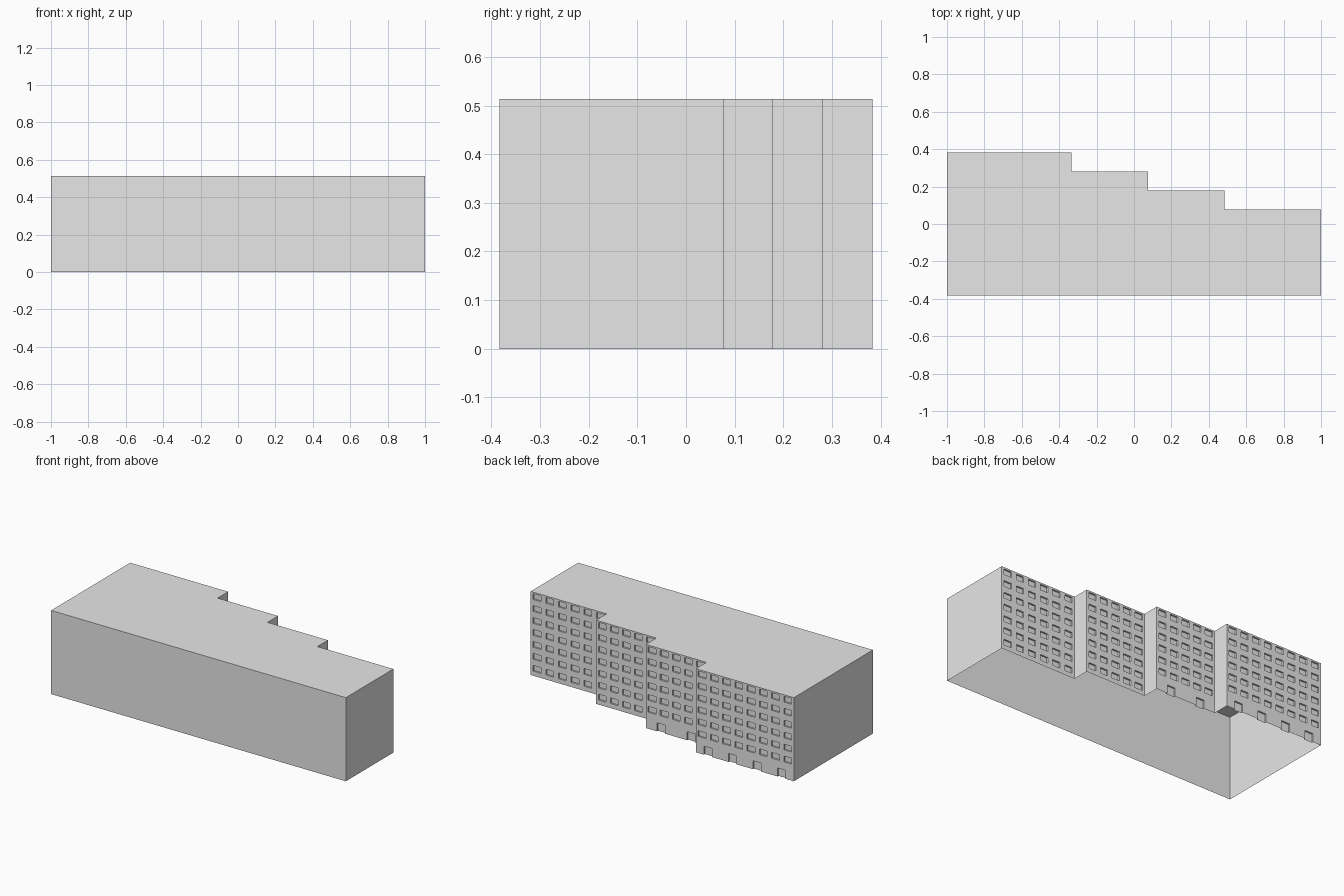
import bpy
import bmesh

cube = bpy.data.objects.get("Cube")
if cube:
    bpy.data.objects.remove(cube, do_unlink=True)

HEIGHT = 0.513
DEPTH = 0.383
STOREYS = 7
STOREY = HEIGHT / STOREYS
RECESS = 0.01

grey = bpy.data.materials.new("plain_grey")
grey.use_nodes = True
grey.diffuse_color = (0.8, 0.8, 0.8, 1)
grey.node_tree.nodes["Principled BSDF"].inputs["Base Color"].default_value = (0.8, 0.8, 0.8, 1)

# Stepped rear sections: x start, x end, rear y, window columns, doors
SECTIONS = [
    (-1.0, -0.335, DEPTH, 8, 4),
    (-0.335, 0.075, 0.281, 5, 2),
    (0.075, 0.485, 0.179, 5, 0),
    (0.485, 1.0, 0.077, 6, 0),
]


def face(bm, points):
    return bm.faces.new([bm.verts.new(p) for p in points])


def finish(name, bm):
    bmesh.ops.remove_doubles(bm, verts=bm.verts[:], dist=0.0005)
    mesh = bpy.data.meshes.new(name)
    bm.to_mesh(mesh)
    bm.free()
    mesh.materials.append(grey)
    obj = bpy.data.objects.new(name, mesh)
    bpy.context.collection.objects.link(obj)
    return obj


def rear_quad(x0, x1, z0, z1, y):
    return [(x0, y, z0), (x0, y, z1), (x1, y, z1), (x1, y, z0)]


def strip(bm, x0, x1, z0, z1, y, count, width, low, high):
    """One storey of rear wall with evenly spaced recessed openings."""
    pitch = (x1 - x0) / max(count, 1)
    xs = [x0]
    for i in range(count):
        mid = x0 + (i + 0.5) * pitch
        xs += [mid - width / 2, mid + width / 2]
    xs.append(x1)
    zs = [z0, low, high, z1]
    for i in range(len(xs) - 1):
        for j in range(3):
            if zs[j + 1] - zs[j] < 0.0001:
                continue
            outer = rear_quad(xs[i], xs[i + 1], zs[j], zs[j + 1], y)
            if i % 2 == 0 or j != 1:
                face(bm, outer)
                continue
            inner = [(p[0], p[1] - RECESS, p[2]) for p in outer]
            face(bm, inner)
            for k in range(4):
                n = (k + 1) % 4
                # A doorway has no threshold
                if outer[k][2] == 0 and outer[n][2] == 0:
                    continue
                face(bm, [outer[k], outer[n], inner[n], inner[k]])


# Outline of the block, counter-clockwise from above
outline = [(-1, -DEPTH), (1, -DEPTH)]
for x0, x1, y, columns, doors in reversed(SECTIONS):
    outline += [(x1, y), (x0, y)]

# Roof, plain walls and step returns, open underneath
bm = bmesh.new()
face(bm, [(x, y, HEIGHT) for x, y in outline])
for i, a in enumerate(outline):
    b = outline[(i + 1) % len(outline)]
    if b[0] >= a[0]:
        face(bm, [(*a, 0), (*b, 0), (*b, HEIGHT), (*a, HEIGHT)])
finish("building_shell", bm)

# Rear walls with windows and ground floor doors
for number, (x0, x1, y, columns, doors) in enumerate(SECTIONS, 1):
    bm = bmesh.new()
    for s in range(STOREYS):
        z0, z1 = s * STOREY, (s + 1) * STOREY
        if s == 0 and doors:
            strip(bm, x0, x1, z0, z1, y, doors, 0.056, 0, 0.052)
        else:
            strip(bm, x0, x1, z0, z1, y, columns, 0.052, z1 - 0.045, z1 - 0.01)
    finish(f"rear_wall_{number}", bm)
